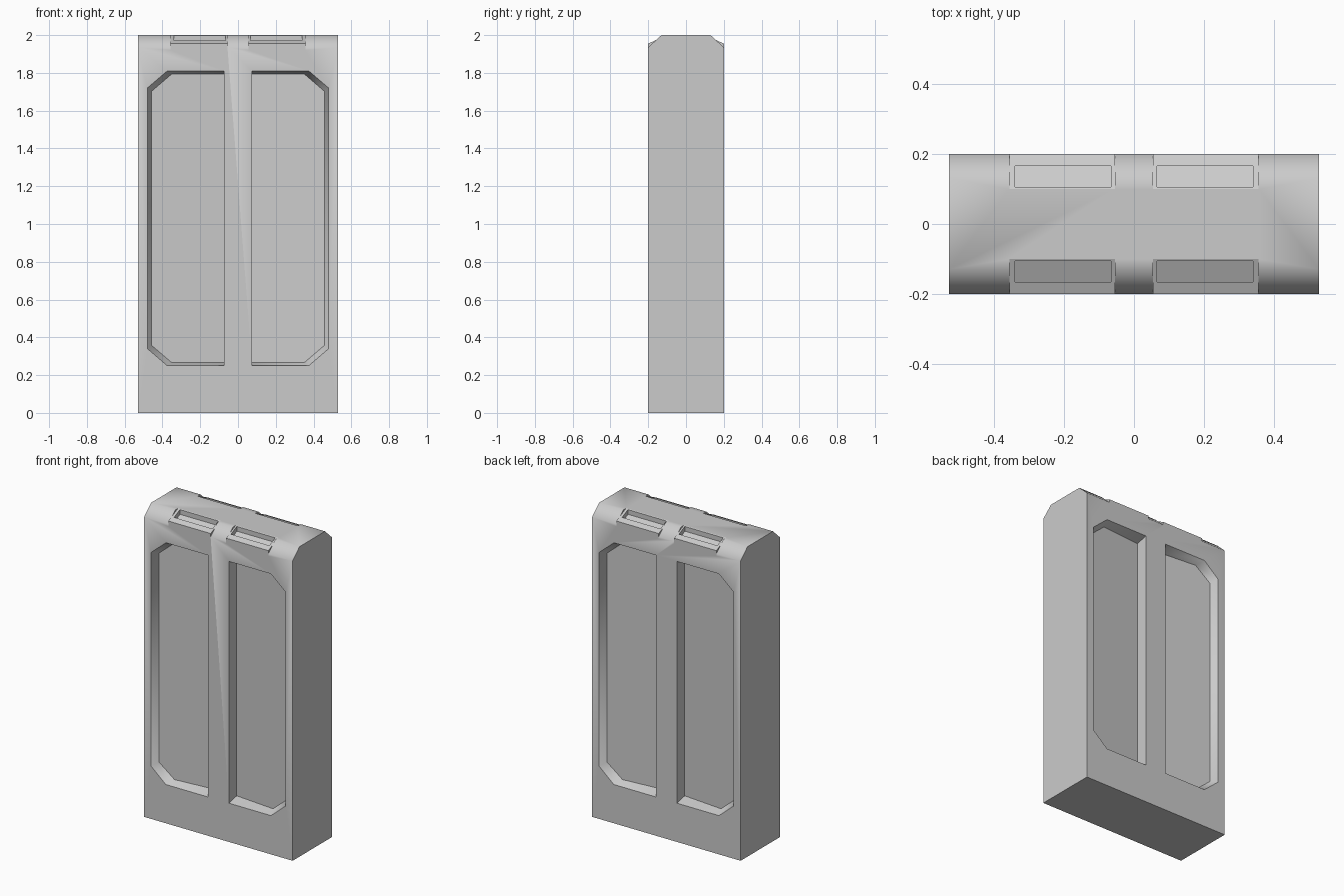
import bpy, bmesh, math

cube = bpy.data.objects.get("Cube")
if cube:
    bpy.data.objects.remove(cube, do_unlink=True)

grey = bpy.data.materials.new("plain_grey")
grey.use_nodes = True
colour = (0.6, 0.6, 0.6, 1)
grey.diffuse_color = colour
grey.node_tree.nodes["Principled BSDF"].inputs["Base Color"].default_value = colour


def loft(name, rings):
    """Closed solid through rings with equal point counts."""
    bm = bmesh.new()
    loops = [[bm.verts.new(p) for p in ring] for ring in rings]
    n = len(loops[0])
    for a, b in zip(loops, loops[1:]):
        for i in range(n):
            j = (i + 1) % n
            bm.faces.new((a[i], a[j], b[j], b[i]))
    bm.faces.new(loops[0])
    bm.faces.new(loops[-1])
    bmesh.ops.recalc_face_normals(bm, faces=bm.faces)
    mesh = bpy.data.meshes.new(name)
    bm.to_mesh(mesh)
    bm.free()
    obj = bpy.data.objects.new(name, mesh)
    bpy.context.collection.objects.link(obj)
    mesh.materials.append(grey)
    return obj


def prism(name, x0, x1, profile):
    """Extrude a (y, z) profile along x."""
    return loft(name, [[(x, y, z) for y, z in profile] for x in (x0, x1)])


def cut(target, cutter):
    cutter.hide_render = True
    mod = target.modifiers.new("cut", 'BOOLEAN')
    mod.operation = 'DIFFERENCE'
    mod.solver = 'EXACT'
    mod.object = cutter
    bpy.context.view_layer.objects.active = target
    bpy.ops.object.modifier_apply(modifier=mod.name)
    bpy.data.objects.remove(cutter, do_unlink=True)


def smooth(obj):
    bpy.ops.object.select_all(action='DESELECT')
    obj.select_set(True)
    bpy.context.view_layer.objects.active = obj
    bpy.ops.object.shade_smooth_by_angle(angle=math.radians(50))


W, D, H = 0.53, 0.2, 2.0
SHOULDER = 1.935

# Main slab with bevelled top edges
body = prism("body", -W, W, [(-D, 0), (D, 0), (D, SHOULDER), (0.13, H),
                             (-0.13, H), (-D, SHOULDER)])


def panel_outline(outer, low, high, side, depth_at):
    """Tall panel with clipped outer corners."""
    inner = 0.075
    pts = [(inner, low), (outer - 0.105, low), (outer, low + 0.09),
           (outer, high - 0.09), (outer - 0.105, high), (inner, high)]
    return [(side * x, depth_at(x), z) for x, z in pts]


for sx in (-1, 1):
    for sy in (-1, 1):
        where = ("right" if sx < 0 else "left") + ("_front" if sy < 0 else "_back")

        # Sunken panel, slightly deeper towards the middle
        rings = [panel_outline(0.48, 0.25, 1.81, sx, lambda x: sy * (D + 0.05)),
                 panel_outline(0.48, 0.25, 1.81, sx, lambda x: sy * D),
                 panel_outline(0.457, 0.267, 1.793, sx,
                               lambda x: sy * (D - 0.08 + 0.09 * (x - 0.075)))]
        cut(body, loft("panel_cutter", rings))

        # Seat for the slot block in the top edge
        x0, x1 = sx * 0.055, sx * 0.357
        cut(body, prism("seat_cutter", x0, x1,
                        [(sy * y, z) for y, z in ((0.1, 1.92), (0.25, 1.92),
                                                  (0.25, 2.1), (0.1, 2.1))]))

        # Sloped slot block with a rectangular opening
        block = prism("slot_block_" + where, x0, x1,
                      [(sy * y, z) for y, z in ((0.1, 1.92), (D, 1.92),
                                                (D, 1.955), (0.1, H))])
        cut(block, prism("slot_cutter", sx * 0.066, sx * 0.34,
                         [(sy * y, z) for y, z in ((0.106, 1.967), (0.166, 1.937),
                                                   (0.166, 2.1), (0.106, 2.1))]))
        smooth(block)

smooth(body)
